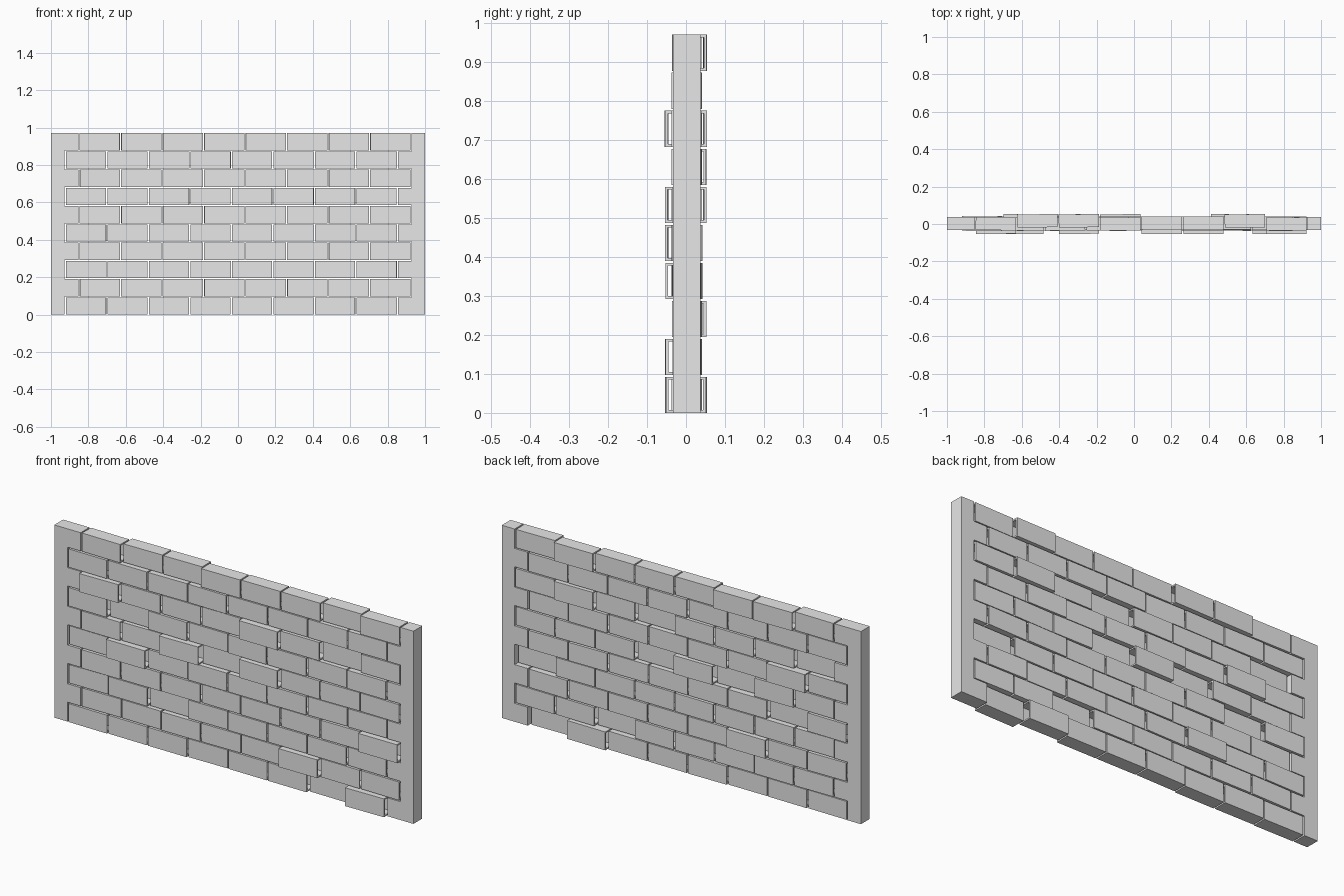
import bpy, bmesh, math, random
from mathutils import Matrix

random.seed(4)
if "Cube" in bpy.data.objects:
    bpy.data.objects.remove(bpy.data.objects["Cube"], do_unlink=True)

ROWS, COLS = 10, 8
PITCH_X, PITCH_Z = 0.2219, 0.0975
LENGTH, DEPTH, HEIGHT = 0.2145, 0.07, 0.0925
Y_MID = 0.002

stone = bpy.data.materials.new("light grey stone")
stone.use_nodes = True
stone.diffuse_color = (0.8, 0.8, 0.8, 1)
stone.node_tree.nodes["Principled BSDF"].inputs["Base Color"].default_value = (0.8, 0.8, 0.8, 1)


def make_mesh(name, bm):
    bmesh.ops.recalc_face_normals(bm, faces=bm.faces)
    mesh = bpy.data.meshes.new(name)
    bm.to_mesh(mesh)
    bm.free()
    mesh.materials.append(stone)
    return mesh


def add_object(name, mesh):
    obj = bpy.data.objects.new(name, mesh)
    bpy.context.collection.objects.link(obj)
    return obj


def row_start(row):
    return -0.923 + 0.073 * (row % 2)


# Hollow brick: a box with both ends opened into a tube
def brick_mesh():
    bm = bmesh.new()
    bmesh.ops.create_cube(bm, size=1, matrix=Matrix.Diagonal((LENGTH, DEPTH, HEIGHT, 1)))
    ends = [f for f in bm.faces if abs(f.normal.x) > 0.9]
    bmesh.ops.inset_individual(bm, faces=ends, thickness=0.01)
    rims = [e for f in ends for e in f.edges]
    bmesh.ops.delete(bm, geom=ends, context='FACES_ONLY')
    bmesh.ops.bridge_loops(bm, edges=rims)
    return make_mesh("brick", bm)


# Toothed end post: stepped outline extruded through the wall
def end_post(name, side):
    outline = [(side, 0)]
    gap = (PITCH_Z - HEIGHT) / 2
    for row in range(ROWS):
        edge = row_start(row) + (COLS * PITCH_X if side > 0 else 0)
        edge += side * 0.0035
        wide = (row % 2 == 1) == (side < 0)
        low = row * PITCH_Z - gap + (gap if wide else -gap)
        high = (row + 1) * PITCH_Z - gap - (gap if wide else -gap)
        top = (ROWS - 1) * PITCH_Z + HEIGHT
        outline += [(edge, max(0, low)), (edge, min(top, high))]
    outline.append((side, outline[-1][1]))
    bm = bmesh.new()
    face = bm.faces.new([bm.verts.new((x, Y_MID - DEPTH / 2, z)) for x, z in outline])
    new = bmesh.ops.extrude_face_region(bm, geom=[face])["geom"]
    bmesh.ops.translate(bm, vec=(0, DEPTH, 0),
                        verts=[v for v in new if isinstance(v, bmesh.types.BMVert)])
    add_object(name, make_mesh(name, bm))


end_post("right_end_post", -1)
end_post("left_end_post", 1)

# Bricks that stand out to the front or to the back, as (row, column)
forward = {(7, 0), (7, 4), (4, 1), (5, 2), (5, 4), (3, 7), (1, 5), (0, 7)}
backward = {(9, 1), (9, 2), (9, 6), (5, 3), (0, 6), (6, 1), (2, 2), (7, 6)}

# Courses of loosely laid bricks
brick = brick_mesh()
for row in range(ROWS):
    for col in range(COLS):
        shift = random.uniform(-0.004, 0.004)
        if (row, col) in forward:
            shift = -0.02
        elif (row, col) in backward:
            shift = 0.015
        obj = add_object(f"brick_{row}_{col}", brick)
        obj.location = (row_start(row) + (col + 0.5) * PITCH_X,
                        Y_MID + shift, row * PITCH_Z + HEIGHT / 2)
        obj.rotation_euler.z = math.radians(random.uniform(-0.9, 0.9))
